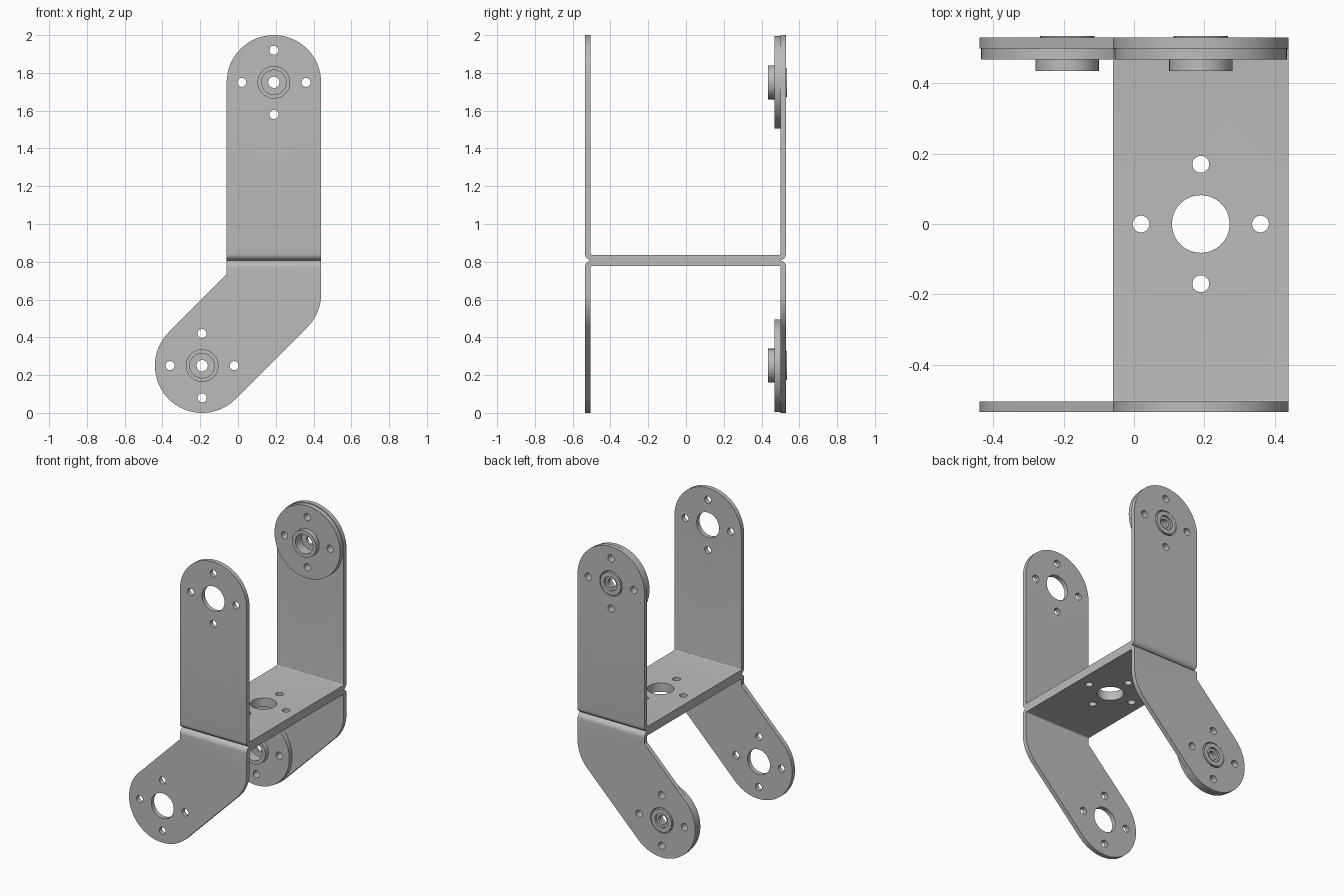
import bpy, bmesh
from math import sin, cos, pi, radians
from mathutils import Matrix

cube = bpy.data.objects.get("Cube")
if cube:
    bpy.data.objects.remove(cube, do_unlink=True)

T = 0.03                      # sheet thickness
R = 0.036                     # outer bend radius
W = 0.25                      # half width of the sheet
SEAM = 0.807                  # height where the two brackets meet
FRONT, BACK = -0.535, 0.53    # outer faces of the side plates
TOP = (0.19, 1.75)            # upper pivot (x, z)
LOW = (-0.19, 0.25)           # lower pivot (x, z)
ELBOW = (0.19, 0.63)
UPRIGHT = Matrix.Rotation(radians(90), 4, 'X')

metal = bpy.data.materials.new("grey metal")
metal.use_nodes = True
GREY = (0.5, 0.5, 0.5, 1)
metal.diffuse_color = GREY
metal.node_tree.nodes["Principled BSDF"].inputs["Base Color"].default_value = GREY


def arc(c, r, start, end, n=32):
    angles = [radians(start + (end - start) * i / n) for i in range(n + 1)]
    return [(c[0] + r * cos(a), c[1] + r * sin(a)) for a in angles]


def circle(c, r, n=48):
    return arc(c, r, 0, 360, n)[:-1]


def screw_holes(c):
    return [circle((c[0] + 0.17 * cos(k * pi / 2), c[1] + 0.17 * sin(k * pi / 2)), 0.024, 24)
            for k in range(4)]


def add_sheet(bm, loops, matrix, thickness=T):
    """Flat plate from an outline plus hole loops."""
    curve = bpy.data.curves.new("outline", 'CURVE')
    curve.dimensions = '2D'
    curve.fill_mode = 'BOTH'
    curve.extrude = thickness / 2
    for loop in loops:
        s = curve.splines.new('POLY')
        s.points.add(len(loop) - 1)
        for p, (u, v) in zip(s.points, loop):
            p.co = (u, v, 0, 1)
        s.use_cyclic_u = True
    tmp = bpy.data.objects.new("outline", curve)
    mesh = bpy.data.meshes.new_from_object(tmp)
    mesh.transform(matrix)
    bm.from_mesh(mesh)
    bpy.data.objects.remove(tmp)
    bpy.data.curves.remove(curve)
    bpy.data.meshes.remove(mesh)


def add_bend(bm, s, d, n=8):
    """Quarter-round fold joining the web to a side plate."""
    cy = (BACK if s > 0 else FRONT) - s * R
    cz = SEAM + d * R
    rows = []
    for i in range(n + 1):
        a = pi / 2 * i / n
        rows.append([bm.verts.new((x, cy + s * r * cos(a), cz - d * r * sin(a)))
                     for x, r in ((TOP[0] - W, R), (TOP[0] + W, R),
                                  (TOP[0] + W, R - T), (TOP[0] - W, R - T))])
    for a, b in zip(rows, rows[1:]):
        for k in range(4):
            j = (k + 1) % 4
            bm.faces.new((a[k], a[j], b[j], b[k]))


def finish(name, bm):
    bmesh.ops.recalc_face_normals(bm, faces=bm.faces)
    mesh = bpy.data.meshes.new(name)
    bm.to_mesh(mesh)
    bm.free()
    mesh.materials.clear()
    mesh.materials.append(metal)
    obj = bpy.data.objects.new(name, mesh)
    bpy.context.collection.objects.link(obj)
    bpy.ops.object.select_all(action='DESELECT')
    obj.select_set(True)
    bpy.context.view_layer.objects.active = obj
    bpy.ops.object.shade_smooth_by_angle(angle=radians(30))


def bracket(name, outline, pivot, d):
    """U-shaped bracket: web, two side plates and two folds."""
    bm = bmesh.new()
    x0, x1 = TOP[0] - W, TOP[0] + W
    y0, y1 = FRONT + R, BACK - R
    web = [(x0, y0), (x1, y0), (x1, y1), (x0, y1)]
    hub = (TOP[0], 0)
    add_sheet(bm, [web, circle(hub, 0.082)] + screw_holes(hub),
              Matrix.Translation((0, 0, SEAM + d * T / 2)))
    for s, y in ((-1, FRONT + T / 2), (1, BACK - T / 2)):
        add_sheet(bm, [outline, circle(pivot, 0.084)] + screw_holes(pivot),
                  Matrix.Translation((0, y, 0)) @ UPRIGHT)
        add_bend(bm, s, d)
    # weld the folds and drop the hidden end faces inside the sheet
    bmesh.ops.remove_doubles(bm, verts=bm.verts, dist=0.0002)
    inner = [f for f in bm.faces if all(len(e.link_faces) > 2 for e in f.edges)]
    bmesh.ops.delete(bm, geom=inner, context='FACES_ONLY')
    finish(name, bm)


def bearing(name, pivot):
    """Round flange with a stepped hollow boss, behind the back plate."""
    bm = bmesh.new()
    face = BACK - T
    add_sheet(bm, [circle(pivot, 0.245, 64), circle(pivot, 0.075)] + screw_holes(pivot),
              Matrix.Translation((0, face - 0.016, 0)) @ UPRIGHT, 0.032)
    profile = [(0.09, face - 0.032), (0.09, 0.435), (0.065, 0.435), (0.065, face),
               (0.03, face), (0.03, 0.52), (0.048, 0.52), (0.048, 0.535),
               (0.077, 0.535), (0.077, face - 0.032)]
    rings = [[bm.verts.new((x, y, z)) for x, z in circle(pivot, r)] for r, y in profile]
    for a, b in zip(rings, rings[1:] + rings[:1]):
        for i in range(len(a)):
            j = (i + 1) % len(a)
            bm.faces.new((a[i], a[j], b[j], b[i]))
    finish(name, bm)


# upper bracket: straight arms with rounded ends
upper = [(TOP[0] - W, SEAM + R), (TOP[0] + W, SEAM + R)] + arc(TOP, W, 0, 180)
bracket("upper_bracket", upper, TOP, 1)

# lower bracket: arms angled down at 45 degrees
inner_corner = (TOP[0] - W, LOW[1] + W * 2 ** 0.5 + (TOP[0] - W - LOW[0]))
lower = ([(TOP[0] + W, SEAM - R), (TOP[0] - W, SEAM - R), inner_corner]
         + arc(LOW, W, 135, 315) + arc(ELBOW, W, -45, 0, 12))
bracket("lower_bracket", lower, LOW, -1)

bearing("upper_bearing", TOP)
bearing("lower_bearing", LOW)
